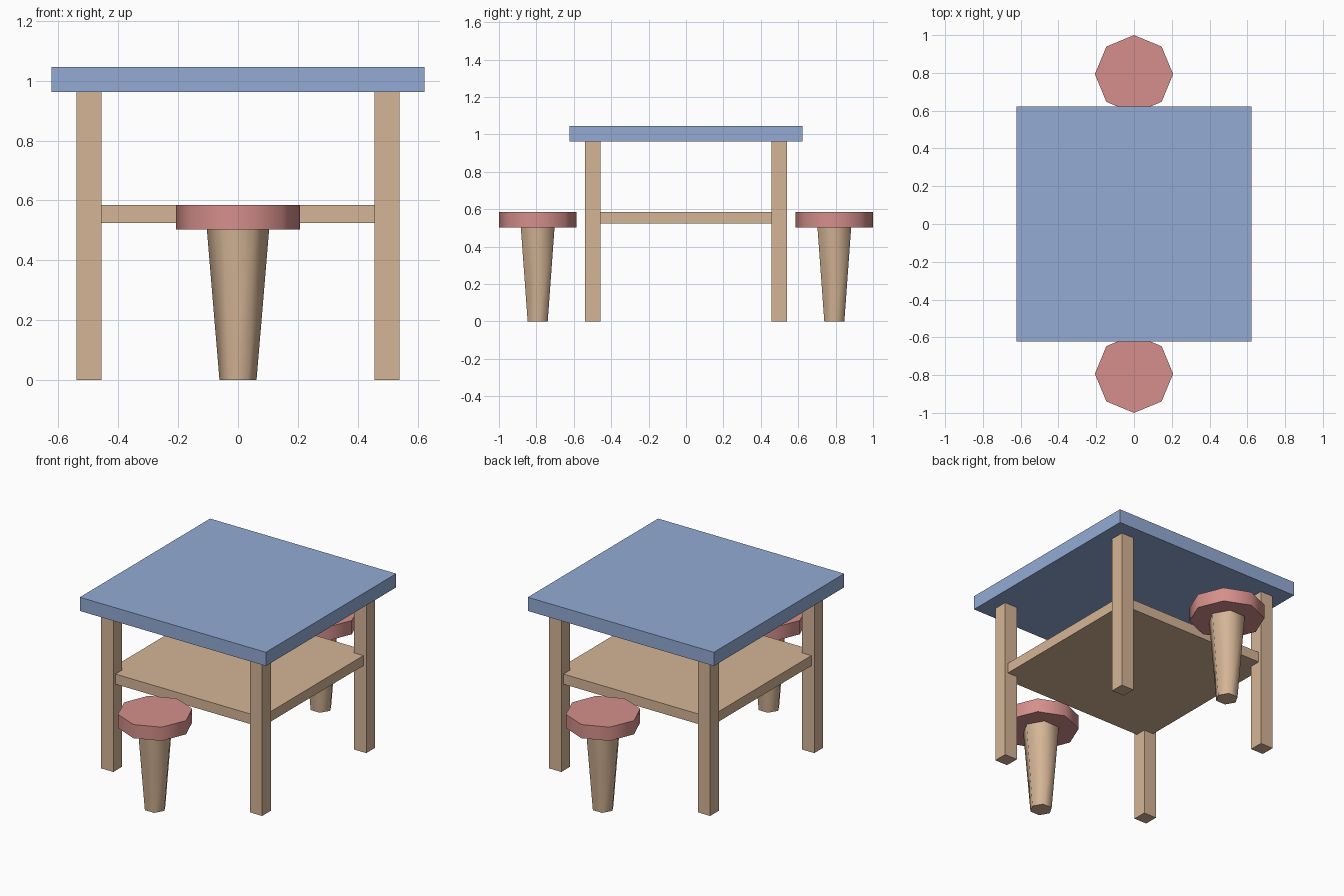
import bpy, bmesh, math

if "Cube" in bpy.data.objects:
    bpy.data.objects.remove(bpy.data.objects["Cube"])


def linear(c):
    c /= 255
    return c / 12.92 if c <= 0.04045 else ((c + 0.055) / 1.055) ** 2.4


def material(name, rgb):
    m = bpy.data.materials.new(name)
    m.diffuse_color = (*[linear(c) for c in rgb], 1)
    m.use_nodes = True
    m.node_tree.nodes["Principled BSDF"].inputs["Base Color"].default_value = m.diffuse_color
    return m


blue = material("blue_cover", (147, 171, 213))
wood = material("light_wood", (213, 181, 150))
red = material("dusty_red", (213, 143, 139))


def finish(bm, name, mat):
    bmesh.ops.recalc_face_normals(bm, faces=bm.faces)
    mesh = bpy.data.meshes.new(name)
    bm.to_mesh(mesh)
    bm.free()
    mesh.materials.append(mat)
    obj = bpy.data.objects.new(name, mesh)
    bpy.context.collection.objects.link(obj)


def box(name, mat, x, y, z0, z1, half):
    bm = bmesh.new()
    bmesh.ops.create_cube(bm, size=1)
    for v in bm.verts:
        v.co = (x + v.co.x * 2 * half, y + v.co.y * 2 * half, z0 if v.co.z < 0 else z1)
    finish(bm, name, mat)


def tapered_prism(name, mat, y, z0, z1, r0, r1, sides):
    # Corners lie on the x axis; sides are smooth, end caps flat
    bm = bmesh.new()
    rings = [[bm.verts.new((r * math.cos(math.tau * i / sides),
                            y + r * math.sin(math.tau * i / sides), z))
              for i in range(sides)] for r, z in ((r0, z0), (r1, z1))]
    for i in range(sides):
        j = (i + 1) % sides
        f = bm.faces.new((rings[0][i], rings[0][j], rings[1][j], rings[1][i]))
        f.smooth = True
    for ring in rings:
        cap = bm.faces.new(ring)
        for e in cap.edges:
            e.smooth = False
    finish(bm, name, mat)


# Table: top, lower shelf, four square legs
box("table_top", blue, 0, 0, 0.962, 1.045, 0.623)
box("shelf", wood, 0, 0, 0.524, 0.585, 0.52)
for sx, side in ((-1, "left"), (1, "right")):
    for sy, end in ((-1, "front"), (1, "back")):
        box(f"{end}_{side}_leg", wood, sx * 0.498, sy * 0.498, 0, 0.962, 0.0415)

# Two stools: eight-sided seat on a six-sided tapered post
for sy, end in ((-1, "front"), (1, "back")):
    y = sy * 0.793
    tapered_prism(f"{end}_stool_seat", red, y, 0.502, 0.585, 0.207, 0.207, 8)
    tapered_prism(f"{end}_stool_post", wood, y, 0, 0.502, 0.062, 0.104, 6)
